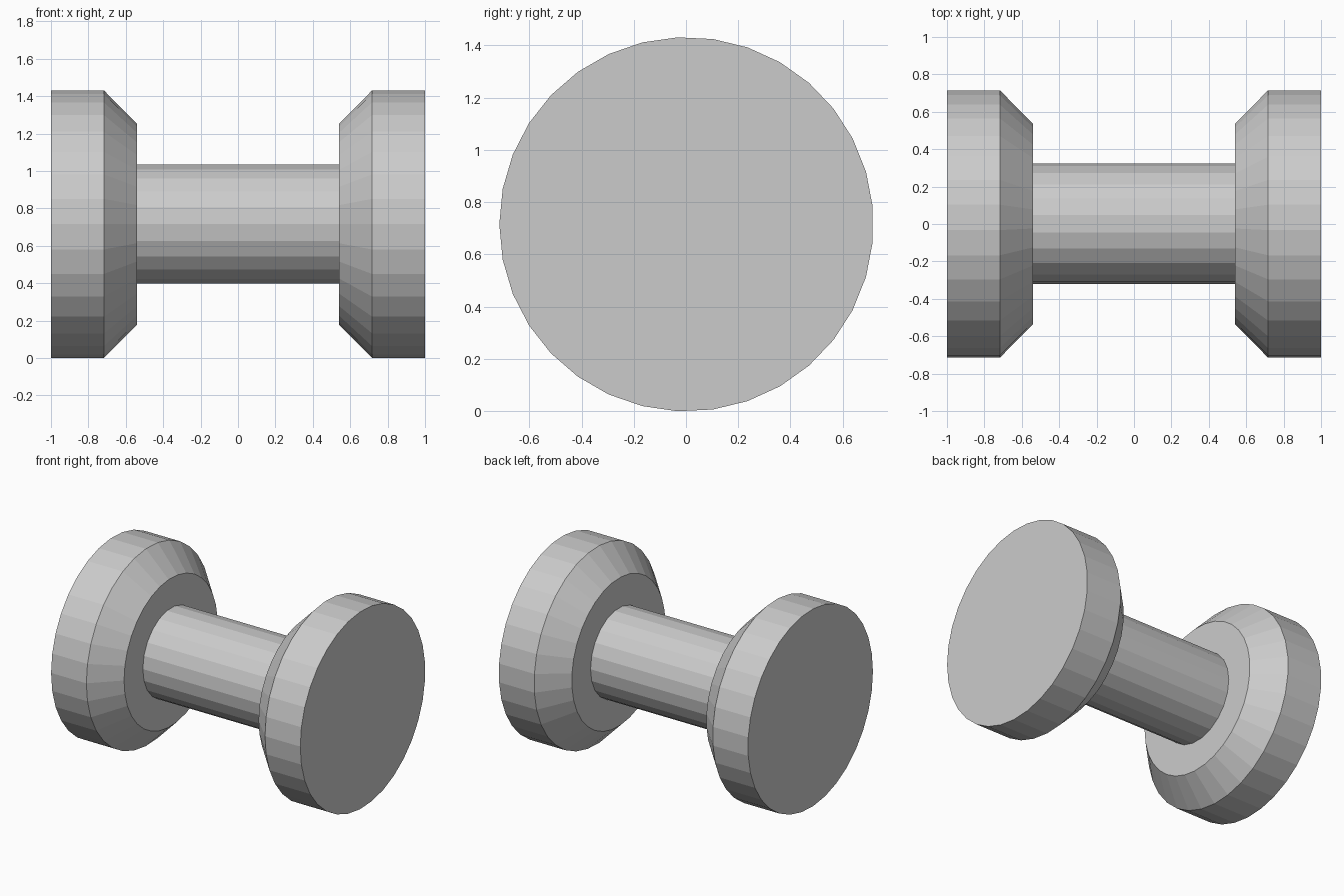
import bpy, bmesh
from math import cos, sin, pi

if "Cube" in bpy.data.objects:
    bpy.data.objects.remove(bpy.data.objects["Cube"])

R = 0.7163                                # rim radius
SIDES = 33
AXIS_Z = R * cos(pi / SIDES / 2)          # rim rests on z = 0
AXIS_Y = R * (1 - cos(pi / SIDES)) / 2    # odd side count, keeps bounds centred


def lathe_x(name, profile, sides, caps=True):
    """Solid of revolution about the x axis from (x, radius) pairs."""
    bm = bmesh.new()
    rings = []
    for x, r in profile:
        angles = [pi + 2 * pi * i / sides for i in range(sides)]
        rings.append([bm.verts.new((x, r * cos(a), r * sin(a))) for a in angles])
    for a, b in zip(rings, rings[1:]):
        for i in range(sides):
            j = (i + 1) % sides
            bm.faces.new((a[i], a[j], b[j], b[i]))
    if caps:
        bm.faces.new(rings[0])
        bm.faces.new(rings[-1])
    bmesh.ops.recalc_face_normals(bm, faces=bm.faces)
    mesh = bpy.data.meshes.new(name)
    bm.to_mesh(mesh)
    bm.free()
    obj = bpy.data.objects.new(name, mesh)
    obj.location = (0, AXIS_Y, AXIS_Z)
    bpy.context.collection.objects.link(obj)
    return obj


# End discs with a chamfer on the inner side
for side, s in (("left", -1), ("right", 1)):
    lathe_x(f"{side}_end_disc", [(s * 0.54, 0.537), (s * 0.717, R), (s * 1.0, R)], SIDES)

# Central bar joining the discs
lathe_x("bar", [(-0.54, 0.3215), (0.54, 0.3215)], 22)
